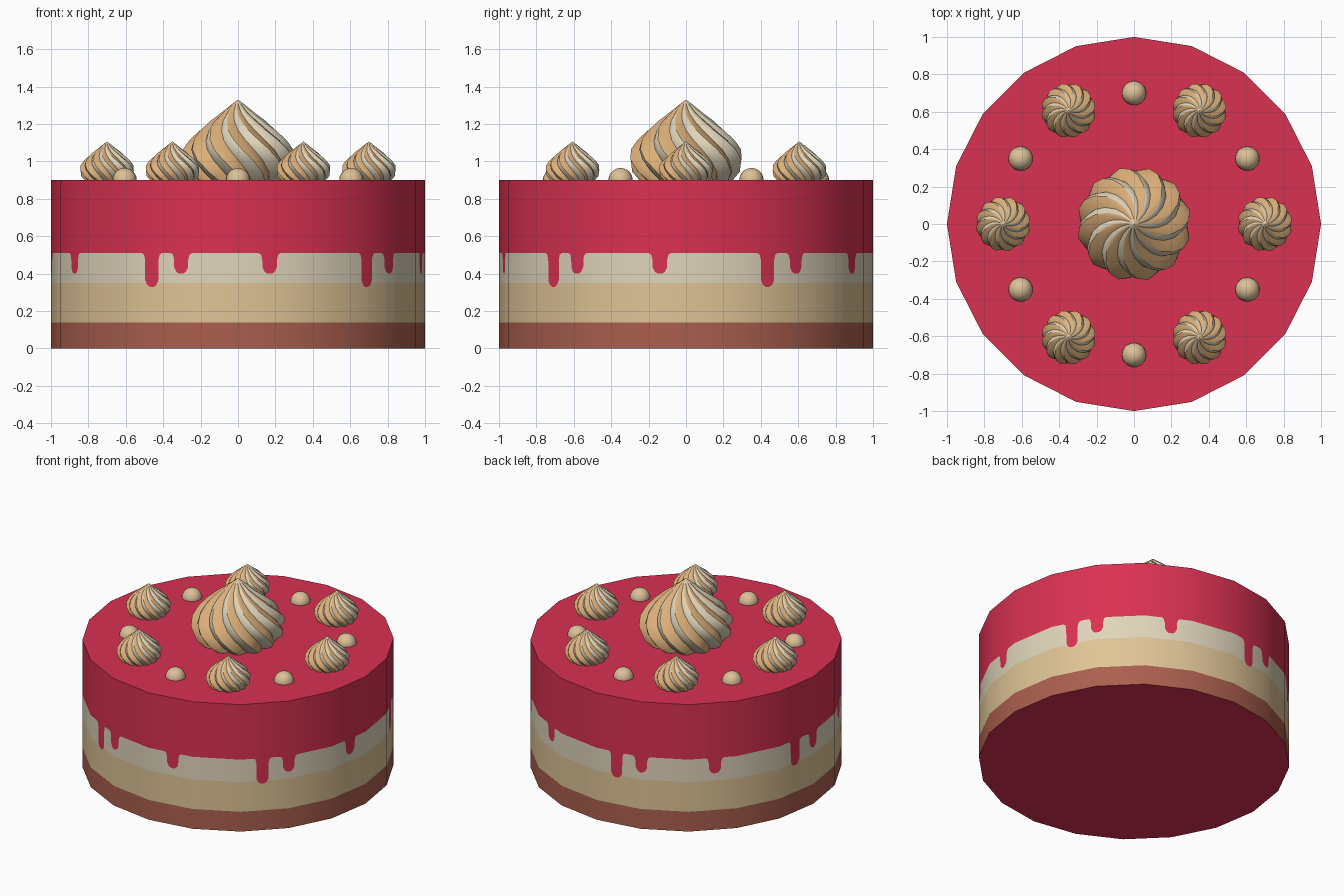
import bpy, math
from mathutils import Vector

if "Cube" in bpy.data.objects:
    bpy.data.objects.remove(bpy.data.objects["Cube"])


def mat(name, hexcol):
    def lin(c):
        c /= 255
        return c / 12.92 if c <= 0.04045 else ((c + 0.055) / 1.055) ** 2.4
    m = bpy.data.materials.new(name)
    m.diffuse_color = [lin(int(hexcol[i:i + 2], 16)) for i in (0, 2, 4)] + [1]
    m.use_nodes = True
    m.node_tree.nodes["Principled BSDF"].inputs["Base Color"].default_value = m.diffuse_color
    return m


BROWN = mat("crust brown", "AB5F4F")
TAN = mat("sponge tan", "DFC496")
CREAM = mat("cream", "E0D5BB")
RED = mat("red glaze", "DA3152")
CARAMEL = mat("caramel swirl", "DDB07A")
BALL = mat("biscuit ball", "DDC198")


def make(name, verts, faces, mats, idx, smooth=True):
    me = bpy.data.meshes.new(name)
    me.from_pydata(verts, [], faces)
    for m in mats:
        me.materials.append(m)
    for p, i in zip(me.polygons, idx):
        p.material_index = i
        p.use_smooth = smooth
    ob = bpy.data.objects.new(name, me)
    bpy.context.collection.objects.link(ob)
    return ob


# --- cake body: 20-sided drum whose glaze edge follows a drip outline ---
SIDES, STEP, TOP, EDGE = 20, 18, 0.9, 0.51


def rim(a):
    k = math.floor(a / STEP + 1e-9)
    f = a / STEP - k
    p, q = (Vector((math.cos(math.radians(STEP * n)), math.sin(math.radians(STEP * n)), 0))
            for n in (k, k + 1))
    return p.lerp(q, f)


def drip(centre, low, w=2.3):
    half = [(w + 1.2, EDGE), (w + 0.4, EDGE - 0.008), (w, EDGE - 0.035),
            (w - 0.02, low + 0.035), (w * 0.7, low + 0.011), (w * 0.3, low)]
    return [(centre - o, z) for o, z in half] + [(centre + o, z) for o, z in reversed(half)]


outline = [(0, EDGE)]
for rep in range(5):
    for c, low in ((26.2, 0.33), (36.2, 0.40), (63.85, 0.40)):
        outline += drip(c + 72 * rep, low)
outline.append((360, EDGE))
corners = []
for k in range(1, SIDES):
    a = k * STEP
    for (a0, z0), (a1, z1) in zip(outline, outline[1:]):
        if a0 < a < a1:
            corners.append((a, z0 + (z1 - z0) * (a - a0) / (a1 - a0)))
outline = sorted(outline + corners)

verts, faces, idx, lookup = [], [], [], {}


def vert(a, z):
    key = (round(a % 360, 4), round(z, 5))
    if key not in lookup:
        p = rim(a)
        lookup[key] = len(verts)
        verts.append((p.x, p.y, z))
    return lookup[key]


for (a0, h0), (a1, h1) in zip(outline, outline[1:]):
    zs0 = [0, 0.14, min(0.35, h0), h0, TOP]
    zs1 = [0, 0.14, min(0.35, h1), h1, TOP]
    for band in range(4):
        f = list(dict.fromkeys((vert(a0, zs0[band]), vert(a1, zs1[band]),
                                vert(a1, zs1[band + 1]), vert(a0, zs0[band + 1]))))
        if len(f) > 2:
            faces.append(f)
            idx.append(band)
side_count = len(faces)
for z in (TOP, 0):
    base = len(verts)
    verts += [(*rim(k * STEP).xy, z) for k in range(SIDES)]
    ring = list(range(base, base + SIDES))
    faces.append(ring if z else ring[::-1])
    idx.append(3)
cake = make("cake_body", verts, faces, [BROWN, TAN, CREAM, RED], idx)
# round shading on the wall, flat on top and bottom
normals = []
for p in cake.data.polygons:
    for li in p.loop_indices:
        co = cake.data.vertices[cake.data.loops[li].vertex_index].co
        normals.append(Vector((co.x, co.y, 0)).normalized() if p.index < side_count
                       else p.normal.copy())
cake.data.normals_split_custom_set(normals)


# --- piped swirls: twisted ribbed onion shapes ---
PROFILE = [(0.25, 0), (0.288, 0.045), (0.307, 0.11), (0.295, 0.165), (0.26, 0.215), (0.21, 0.265),
           (0.15, 0.315), (0.09, 0.36), (0.035, 0.405)]
RIBS, RIB = 12, (0.86, 0.95, 1.0, 0.95)


def swirl(name, x, y, s):
    n = RIBS * 4
    vs, fs, ix = [], [], []
    for r, z in PROFILE:
        twist = math.radians(80) * (1 - z / 0.43)
        for i in range(n):
            a = 2 * math.pi * i / n + twist
            k = r * RIB[i % 4]
            vs.append((x + s * k * math.cos(a), y + s * k * math.sin(a), TOP + s * z))
    vs.append((x, y, TOP + s * 0.43))
    last = len(PROFILE) - 1
    for j in range(last + 1):
        for i in range(n):
            a, b = j * n + i, j * n + (i + 1) % n
            fs.append((a, b, b + n, a + n) if j < last else (a, b, len(vs) - 1))
            ix.append(0 if i % 4 < 2 else 1)
    ob = make(name, vs, fs, [CREAM, CARAMEL], ix)
    bpy.ops.object.select_all(action='DESELECT')
    bpy.context.view_layer.objects.active = ob
    ob.select_set(True)
    bpy.ops.object.shade_smooth_by_angle(angle=math.radians(35))


swirl("centre_swirl", 0, 0, 1)
for k in range(6):
    a = math.radians(60 * k)
    swirl(f"small_swirl_{k + 1}", 0.7 * math.cos(a), 0.7 * math.sin(a), 0.48)
    # biscuit ball between each pair of swirls, half sunk in the glaze
    a += math.radians(30)
    bpy.ops.mesh.primitive_uv_sphere_add(segments=20, ring_count=12, radius=0.065,
                                         location=(0.7 * math.cos(a), 0.7 * math.sin(a), TOP))
    ball = bpy.context.object
    ball.name = f"biscuit_ball_{k + 1}"
    ball.data.materials.append(BALL)
    bpy.ops.object.shade_smooth()
